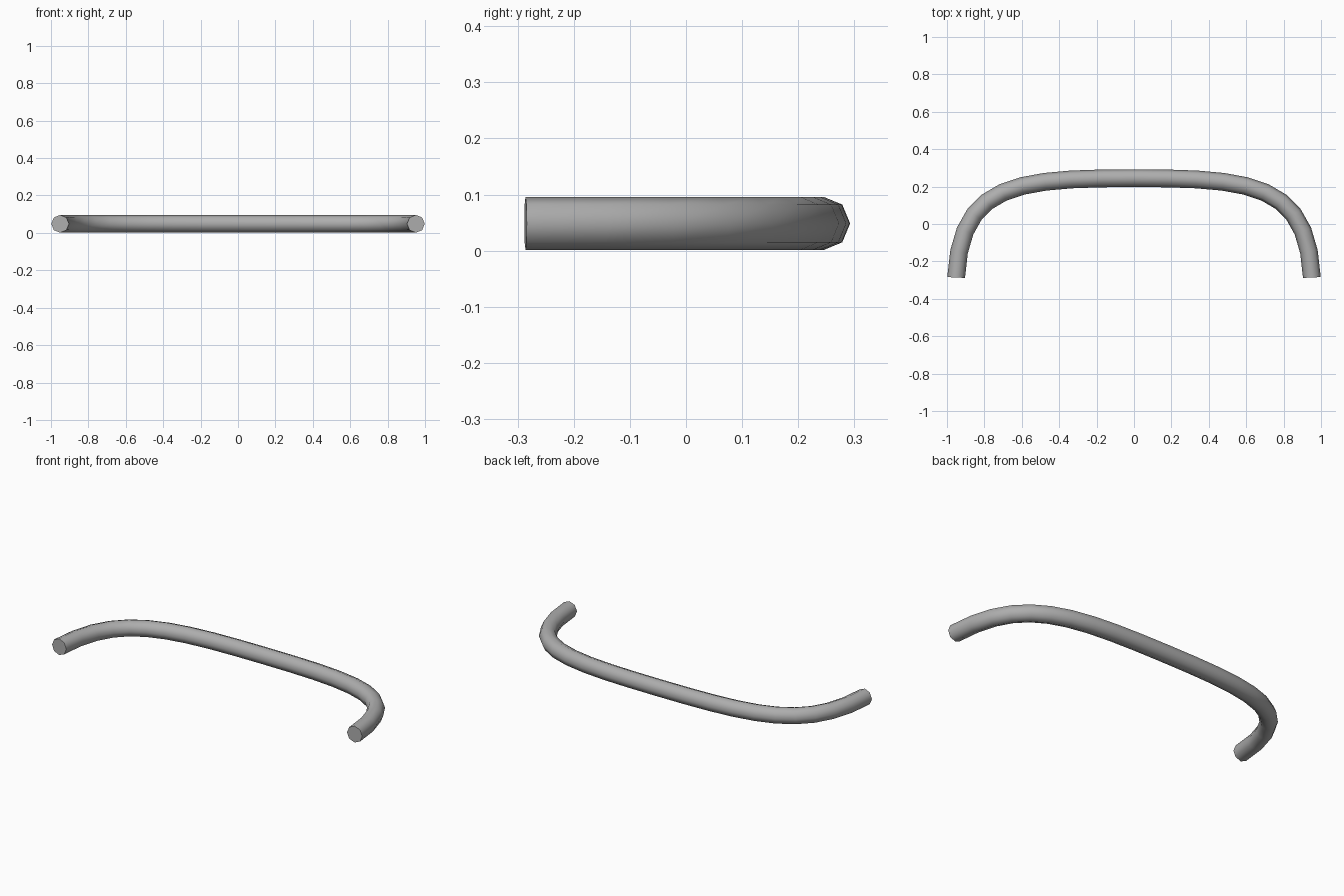
import bpy
from mathutils import Vector

if "Cube" in bpy.data.objects:
    bpy.data.objects.remove(bpy.data.objects["Cube"])

RADIUS = 0.0475

# Bent path of the handle: two ends mirrored around the middle point
curve = bpy.data.curves.new("curved_bar", 'CURVE')
curve.dimensions = '3D'
curve.twist_mode = 'Z_UP'
curve.resolution_u = 10
curve.bevel_depth = RADIUS
curve.bevel_resolution = 2      # eight-sided section
curve.use_fill_caps = True

# co, left handle, right handle
points = [
    ((-0.951, -0.286), (-0.977, -0.786), (-0.927, 0.218)),
    ((0, 0.245), (-0.625, 0.245), (0.625, 0.245)),
    ((0.951, -0.286), (0.927, 0.218), (0.977, -0.786)),
]
spline = curve.splines.new('BEZIER')
spline.bezier_points.add(len(points) - 1)
for bp, (co, left, right) in zip(spline.bezier_points, points):
    bp.handle_left_type = bp.handle_right_type = 'FREE'
    bp.co = Vector((*co, RADIUS + 0.001))
    bp.handle_left = Vector((*left, RADIUS + 0.001))
    bp.handle_right = Vector((*right, RADIUS + 0.001))

# Turn the swept tube into a mesh, smooth along its length with crisp end caps
bar = bpy.data.objects.new("curved_bar", curve)
bpy.context.collection.objects.link(bar)
bpy.context.view_layer.objects.active = bar
bar.select_set(True)
bpy.ops.object.convert(target='MESH')
bar = bpy.context.object
bpy.ops.object.mode_set(mode='EDIT')
bpy.ops.mesh.select_all(action='SELECT')
bpy.ops.mesh.remove_doubles(threshold=0.0005)
bpy.ops.mesh.normals_make_consistent(inside=False)
bpy.ops.object.mode_set(mode='OBJECT')
bpy.ops.object.shade_smooth_by_angle(angle=1.05)

# Dark grey metal
metal = bpy.data.materials.new("dark_grey_metal")
metal.diffuse_color = (0.42, 0.42, 0.42, 1)
metal.use_nodes = True
metal.node_tree.nodes["Principled BSDF"].inputs["Base Color"].default_value = metal.diffuse_color
bar.data.materials.clear()
bar.data.materials.append(metal)
